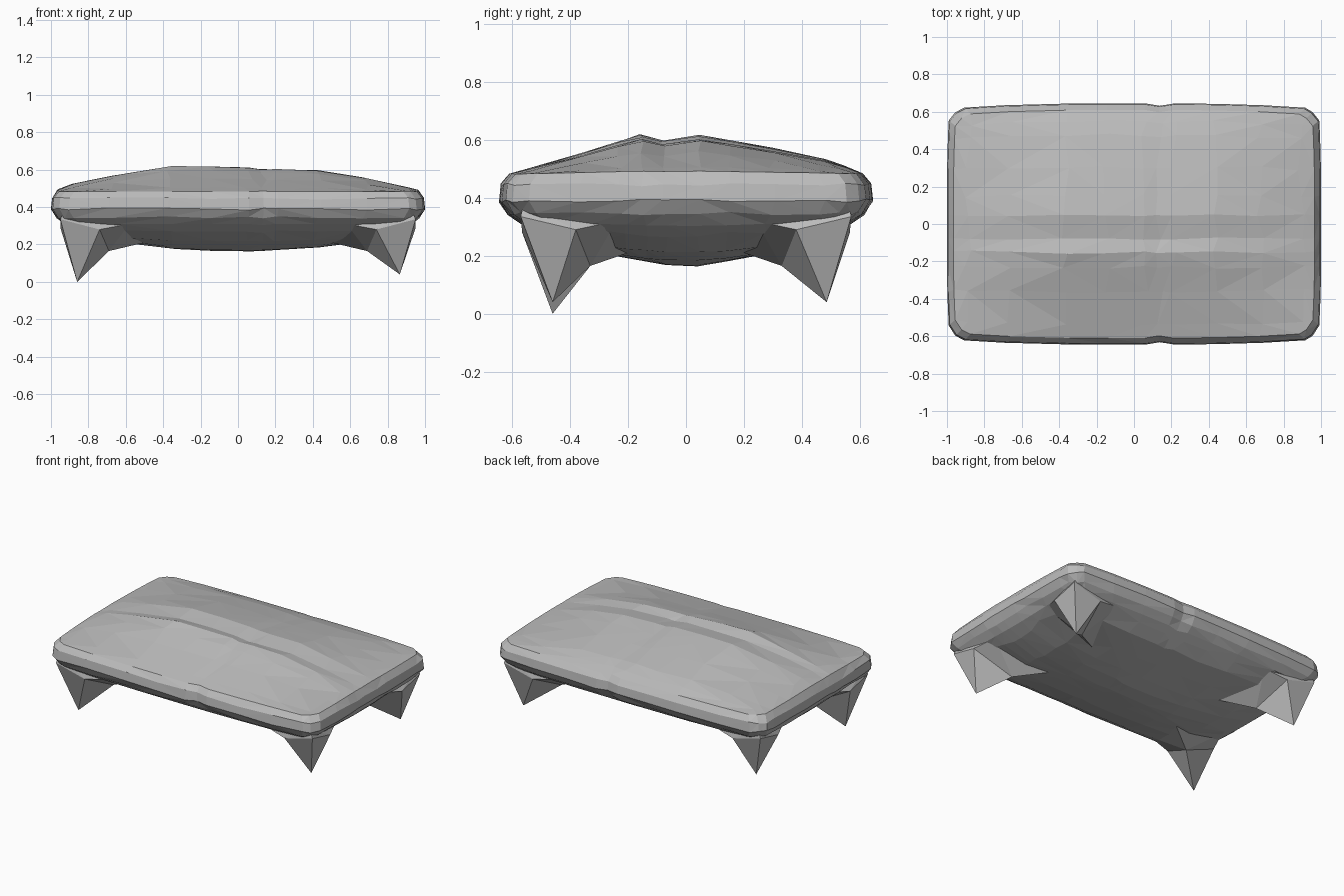
import bpy, bmesh, random
from mathutils import Vector

random.seed(4)
if "Cube" in bpy.data.objects:
    bpy.data.objects.remove(bpy.data.objects["Cube"])

grey = bpy.data.materials.new("stone grey")
grey.use_nodes = True
colour = (0.5, 0.5, 0.5, 1)
grey.diffuse_color = colour
grey.node_tree.nodes["Principled BSDF"].inputs["Base Color"].default_value = colour


def profile(points, t):
    """Linear interpolation along a list of (position, value)."""
    if t <= points[0][0]:
        return points[0][1]
    for (a, va), (b, vb) in zip(points, points[1:]):
        if t <= b:
            return va + (vb - va) * (t - a) / (b - a)
    return points[-1][1]


def finish(bm, name):
    bmesh.ops.recalc_face_normals(bm, faces=bm.faces)
    mesh = bpy.data.meshes.new(name)
    bm.to_mesh(mesh)
    bm.free()
    mesh.materials.append(grey)
    obj = bpy.data.objects.new(name, mesh)
    bpy.context.collection.objects.link(obj)
    return obj


# Height profiles of the domed, creased top and the sagging belly
TOP_X = [(-1, 0), (-.9, .3), (-.7, .6), (-.35, 1), (0, .97), (.08, .94),
         (.14, .84), (.3, .93), (.55, .75), (.95, .12), (1, 0)]
TOP_Y = [(-.62, 0), (-.4, .45), (-.16, 1), (-.08, .85), (.05, 1),
         (.3, .66), (.5, .36), (.62, 0)]
BELLY_X = [(0, 0), (.35, .02), (.6, .045), (.8, .09), (.94, .155)]
BELLY_Y = [(0, 0), (.25, .045), (.45, .085), (.57, .155)]


def top_height(x, y):
    return .48 + .14 * profile(TOP_X, x) * profile(TOP_Y, y)


def belly_height(x, y):
    a, b = profile(BELLY_X, abs(x)), profile(BELLY_Y, abs(y))
    return .155 + min(.155, (a * a + b * b) ** .5)


# Grid lines, as fractions of the half width and half depth
US = [-1, -.92, -.7, -.38, -.15, .06, .14, .22, .45, .7, .93, 1]
VS = [-1, -.88, -.6, -.38, -.25, -.13, .08, .25, .5, .78, .9, 1]
NU, NV = len(US), len(VS)


def outline(u, v, inset):
    """Bowed rectangle with softened corners and a small crease at front and back."""
    x = u * (1 - inset) * (1 - .015 * v ** 4)
    y = v * (.645 - inset) * (1 - .045 * abs(u) ** 3)
    if abs(u) == 1 and abs(v) == 1:
        x, y = x * .97, y * .97
    if u == .14:
        y *= .98
    return x, y


def sheet(bm, inset, height):
    grid = {}
    for i, u in enumerate(US):
        for j, v in enumerate(VS):
            x, y = outline(u, v, inset)
            if 0 < i < NU - 1 and 0 < j < NV - 1:
                x += random.uniform(-.02, .02)
                y += random.uniform(-.008, .008)
            grid[i, j] = bm.verts.new((x, y, height(x, y)))
    for i in range(NU - 1):
        for j in range(NV - 1):
            quad = [grid[i, j], grid[i + 1, j], grid[i + 1, j + 1], grid[i, j + 1]]
            bm.faces.new(quad)
    return grid


def bridge(bm, a, b):
    n = len(a)
    for k in range(n):
        m = (k + 1) % n
        bm.faces.new((a[k], a[m], b[m], b[k]))


# Table slab: top sheet, rounded rim loops, belly sheet
border = ([(i, 0) for i in range(NU - 1)] + [(NU - 1, j) for j in range(NV - 1)]
          + [(i, NV - 1) for i in range(NU - 1, 0, -1)] + [(0, j) for j in range(NV - 1, 0, -1)])
bm = bmesh.new()
top = sheet(bm, .035, top_height)
belly = sheet(bm, .075, belly_height)
loops = [[top[k] for k in border]]
for inset, z in ((.006, .445), (0, .39), (.03, .345)):
    loop = []
    for i, j in border:
        x, y = outline(US[i], VS[j], inset)
        loop.append(bm.verts.new((x, y, z + random.uniform(-.006, .006))))
    loops.append(loop)
loops.append([belly[k] for k in border])
for a, b in zip(loops, loops[1:]):
    bridge(bm, a, b)
bmesh.ops.triangulate(bm, faces=bm.faces[:], quad_method='SHORT_EDGE')
finish(bm, "table_slab")


# Pointed corner legs flaring into the belly
FLARE = [(.95, .57, .335), (.95, .38, .29), (.69, .33, .165), (.74, .565, .28)]
ROOT = [(.93, .56, .38), (.9, .24, .32), (.5, .2, .21), (.58, .54, .31)]


def leg(name, sx, sy, tip):
    bm = bmesh.new()
    place = lambda p: bm.verts.new(Vector((p[0] * sx, p[1] * sy, p[2])))
    apex = place(tip)
    flare, root = [place(p) for p in FLARE], [place(p) for p in ROOT]
    for k in range(4):
        bm.faces.new((apex, flare[k], flare[(k + 1) % 4]))
    bridge(bm, flare, root)
    bm.faces.new(root)
    bmesh.ops.triangulate(bm, faces=bm.faces[:])
    finish(bm, name)


leg("front_right_leg", -1, -1, (.86, .46, 0))
leg("front_left_leg", 1, -1, (.865, .46, .04))
leg("back_right_leg", -1, 1, (.86, .485, .04))
leg("back_left_leg", 1, 1, (.865, .485, .04))
